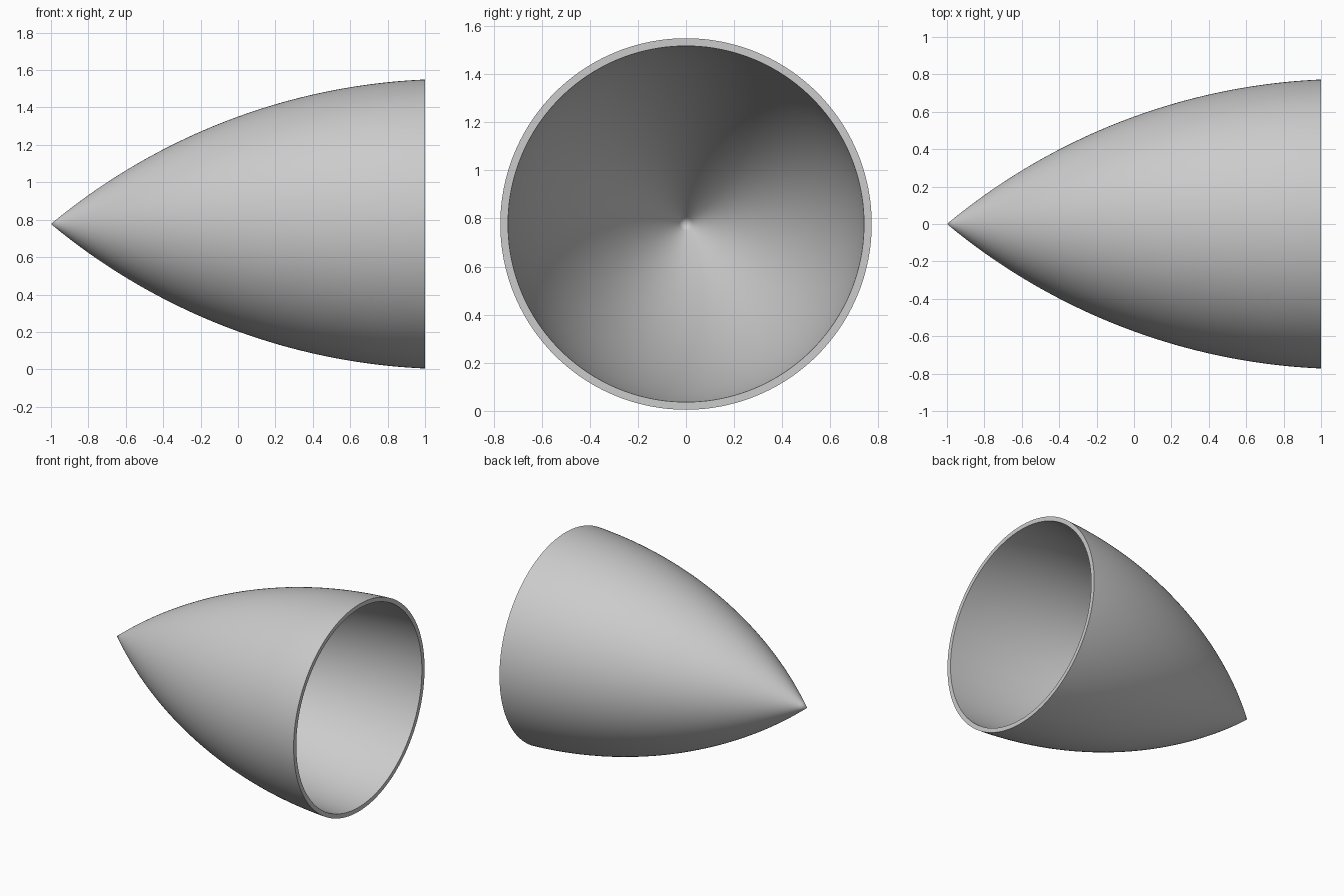
import bpy, bmesh, math
from mathutils import Vector

cube = bpy.data.objects.get("Cube")
if cube:
    bpy.data.objects.remove(cube, do_unlink=True)

RADIUS = 0.777      # outer radius of the open end
WALL = 0.032        # wall thickness
ARC = 3.356         # radius of the circular arc that shapes the shell
ARC_X = 1.146       # arc centre along the axis
ARC_R = -math.sqrt(ARC**2 - (ARC_X + 1)**2)   # puts the tip at x = -1
STEPS, SEGMENTS = 48, 160


def arc_profile(arc_radius):
    """Points from the tip on the axis to the open end, along one arc."""
    start = math.acos(-ARC_R / arc_radius)
    end = math.asin((ARC_X - 1) / arc_radius)
    points = []
    for i in range(STEPS + 1):
        a = start + (end - start) * i / STEPS
        r = ARC_R + arc_radius * math.cos(a)
        points.append(Vector((ARC_X - arc_radius * math.sin(a), 0, max(r, 0))))
    return points


# Pale grey material
grey = bpy.data.materials.new("pale grey")
grey.use_nodes = True
colour = (0.6, 0.6, 0.6, 1)
grey.diffuse_color = colour
grey.node_tree.nodes["Principled BSDF"].inputs["Base Color"].default_value = colour

# Hollow pointed shell: outer arc, flat rim, inner arc, turned about the x axis
bm = bmesh.new()
profile = arc_profile(ARC) + arc_profile(ARC - WALL)[::-1]
verts = [bm.verts.new(p) for p in profile]
edges = [bm.edges.new(pair) for pair in zip(verts, verts[1:])]
bmesh.ops.spin(bm, geom=verts + edges, cent=(0, 0, 0), axis=(1, 0, 0),
               angle=math.tau, steps=SEGMENTS, use_duplicate=False)
bmesh.ops.remove_doubles(bm, verts=bm.verts, dist=0.0002)
bmesh.ops.recalc_face_normals(bm, faces=bm.faces)
mesh = bpy.data.meshes.new("nose_cone_shell")
bm.to_mesh(mesh)
bm.free()
mesh.materials.append(grey)

shell = bpy.data.objects.new("nose_cone_shell", mesh)
shell.location.z = RADIUS
bpy.context.collection.objects.link(shell)

# Smooth walls with a crisp rim
bpy.ops.object.select_all(action="DESELECT")
shell.select_set(True)
bpy.context.view_layer.objects.active = shell
bpy.ops.object.shade_smooth_by_angle(angle=math.radians(30))
